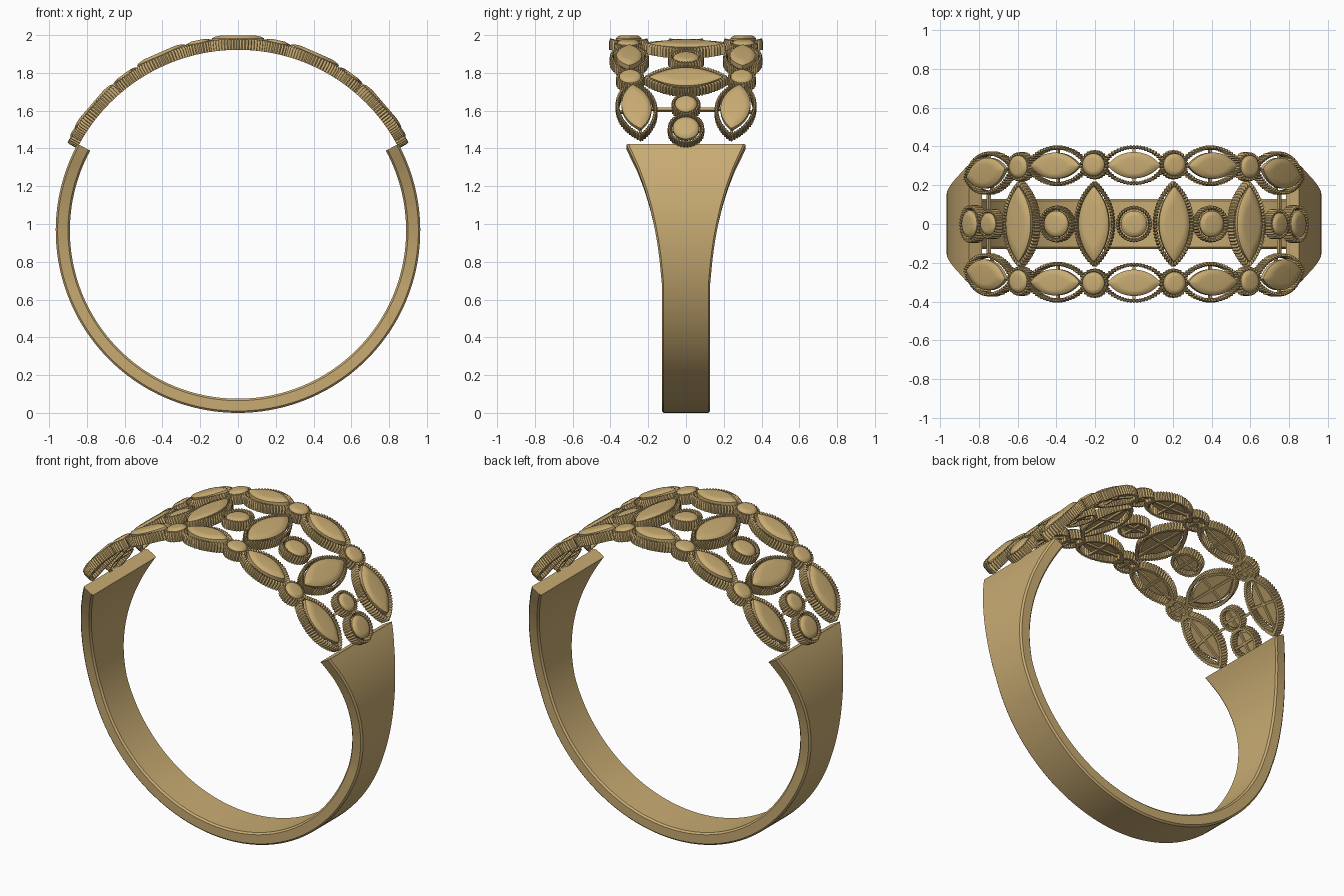
import bpy, bmesh, math
from mathutils import Matrix, Vector

if "Cube" in bpy.data.objects:
    bpy.data.objects.remove(bpy.data.objects["Cube"])

CZ = 0.965                       # height of the ring axis
gold = bpy.data.materials.new("gold")
gold.diffuse_color = (0.58, 0.41, 0.17, 1)
gold.use_nodes = True
gold.node_tree.nodes["Principled BSDF"].inputs["Base Color"].default_value = gold.diffuse_color


def finish(bm, name, angle=35):
    bmesh.ops.recalc_face_normals(bm, faces=bm.faces[:])
    me = bpy.data.meshes.new(name)
    bm.to_mesh(me)
    bm.free()
    ob = bpy.data.objects.new(name, me)
    bpy.context.collection.objects.link(ob)
    me.materials.append(gold)
    bpy.ops.object.select_all(action='DESELECT')
    ob.select_set(True)
    bpy.context.view_layer.objects.active = ob
    bpy.ops.object.shade_smooth_by_angle(angle=math.radians(angle))
    return ob


def skin(bm, loops, closed):
    """Join successive point loops with quads; cap the ends if open."""
    vs = [[bm.verts.new(p) for p in l] for l in loops]
    n = len(vs[0])
    for i in range(len(vs) if closed else len(vs) - 1):
        a, b = vs[i], vs[(i + 1) % len(vs)]
        for j in range(n):
            k = (j + 1) % n
            bm.faces.new((a[j], a[k], b[k], b[j]))
    if not closed:
        bm.faces.new(vs[0])
        bm.faces.new(vs[-1])


def outline(a, b, n):
    """Circle when a == b, otherwise a pointed marquise along local x."""
    if abs(a - b) < 1e-6:
        return [(a * math.cos(2 * math.pi * i / n), a * math.sin(2 * math.pi * i / n)) for i in range(n)]
    r = (a * a + b * b) / (2 * b)
    h = math.asin(min(1, a / r))
    half = n // 2
    up = [(r * math.sin(h - 2 * h * i / half), r * math.cos(h - 2 * h * i / half) - (r - b)) for i in range(half)]
    return up + [(-x, -y) for x, y in up]


def frame(phi, y, rot):
    return (Matrix.Translation((0, 0, CZ)) @ Matrix.Rotation(phi, 4, 'Y')
            @ Matrix.Translation((0, y, 0)) @ Matrix.Rotation(rot, 4, 'Z'))


def wrap(phi, y, rot, px, py, r):
    """Bend a local point round the ring axis."""
    u = px * math.cos(rot) - py * math.sin(rot)
    v = px * math.sin(rot) + py * math.cos(rot)
    t = phi + u / 1.0
    return (r * math.sin(t), y + v, CZ + r * math.cos(t))


def bezel(bm, phi, y, rot, a, b):
    """Ribbed wall with a beaded rim."""
    rnd = abs(a - b) < 1e-6
    per = 2 * math.pi * a if rnd else 4 * math.hypot(a, b) * 1.06
    beads = 2 * round(per / 0.018 / 2)
    n = beads * 4
    w, k = 0.021, (1 if rnd else 1.5)
    out, inn = outline(a, b, n), outline(a - w * k, b - w, n)
    loops = []
    for i in range(n):
        m = abs(math.sin(math.pi * i / 4))
        o = 0.3 * (1 - m)
        prof = [(o, 0.957), (o, 1.002), (0.25 + o / 2, 1.008 + 0.008 * m), (0.75 - o / 2, 1.008 + 0.008 * m),
                (1 - o, 1.0), (1 - o, 0.957)]
        loops.append([wrap(phi, y, rot, out[i][0] * (1 - t) + inn[i][0] * t,
                           out[i][1] * (1 - t) + inn[i][1] * t, r) for t, r in prof])
    skin(bm, loops, True)


def stone(bm, phi, y, rot, a, b, top):
    """Low stone with a crowned top."""
    M = frame(phi, y, rot)
    pts = outline(a, b, 48)
    layers = [(0.9, 0.978), (1, 0.988), (1, top - 0.015), (0.9, top - 0.007), (0.7, top - 0.001), (0.6, top)]
    skin(bm, [[M @ Vector((x * s, v * s, r)) for x, v in pts] for s, r in layers], False)


def bar(bm, M, sx, sy, r):
    bmesh.ops.create_cube(bm, size=1, matrix=M @ Matrix.Translation((0, 0, r)) @ Matrix.Diagonal((sx, sy, 0.016, 1)))


# tapering shank, open at the top
bm = bmesh.new()
knots = [(0.0, .128), (.68, .128), (.8, .139), (.9, .152), (1.0, .17), (1.1, .193), (1.2, .222), (1.3, .258), (1.44, .322)]


def half_width(z):
    for (z0, w0), (z1, w1) in zip(knots, knots[1:]):
        if z <= z1:
            return w0 + (w1 - w0) * max(0, z - z0) / (z1 - z0)
    return knots[-1][1]


loops = []
N = 120
start = math.radians(28.4)
for i in range(N + 1):
    t = start - (math.pi + 2 * start) * i / N
    w = half_width(CZ + 0.965 * math.sin(t))
    c = 0.01
    sec = [(.89, w - c), (.89 + c, w), (.965 - c, w), (.965, w - c)]
    sec += [(r, -v) for r, v in reversed(sec)]
    loops.append([(r * math.cos(t), v, CZ + r * math.sin(t)) for r, v in sec])
skin(bm, loops, False)
finish(bm, "shank", 30)

# settings: angle from top, y, rotation, bezel half sizes, stone half sizes, stone top radius
Q = 90
middle = [(0, 0, 0, .095, .095, .068, .068, 1.015),
          (11.9, 0, Q, .225, .108, .195, .08, 1.025),
          (23.7, 0, 0, .095, .095, .068, .068, 1.015),
          (36.2, 0, Q, .225, .108, .195, .08, 1.025),
          (48.2, 0, 0, .078, .078, .058, .058, 1.022),
          (57.3, 0, 0, .098, .098, .07, .07, 1.022)]
edge = [(0, .303, 0, .185, .104, .138, .068, 1.033),
        (11.9, .305, 0, .076, .076, .058, .058, 1.03),
        (23.7, .3, 0, .185, .104, .138, .068, 1.03),
        (36.2, .295, 0, .076, .076, .058, .058, 1.026),
        (49.3, .262, -8, .2, .11, .155, .078, 1.024)]

for name, row, sides in (("middle_row", middle, (1,)), ("edge_row", edge, (1, -1))):
    walls, gems, bars = bmesh.new(), bmesh.new(), bmesh.new()
    for phi, y, rot, a, b, sa, sb, top in row:
        for mx in ((1, -1) if phi else (1,)):
            for my in sides:
                p, yy, rr = math.radians(phi * mx), y * my, math.radians(rot * mx * my)
                bezel(walls, p, yy, rr, a, b)
                stone(gems, p, yy, rr, sa, sb, top)
                M = frame(p, yy, rr)
                bar(bars, M, 2 * a - .05, .014, .975)    # cross struts under the stone
                bar(bars, M, .014, 2 * b - .02, .975)
    if name == "middle_row":
        for s in (1, -1):                                # links from middle to edge settings
            for v in (.11, -.11):
                bar(bars, frame(math.radians(49.5 * s), v, 0), .016, .12, .985)
    finish(walls, name + "_beaded_bezels", 40)
    finish(gems, name + "_stones", 30)
    finish(bars, name + "_struts", 30)
